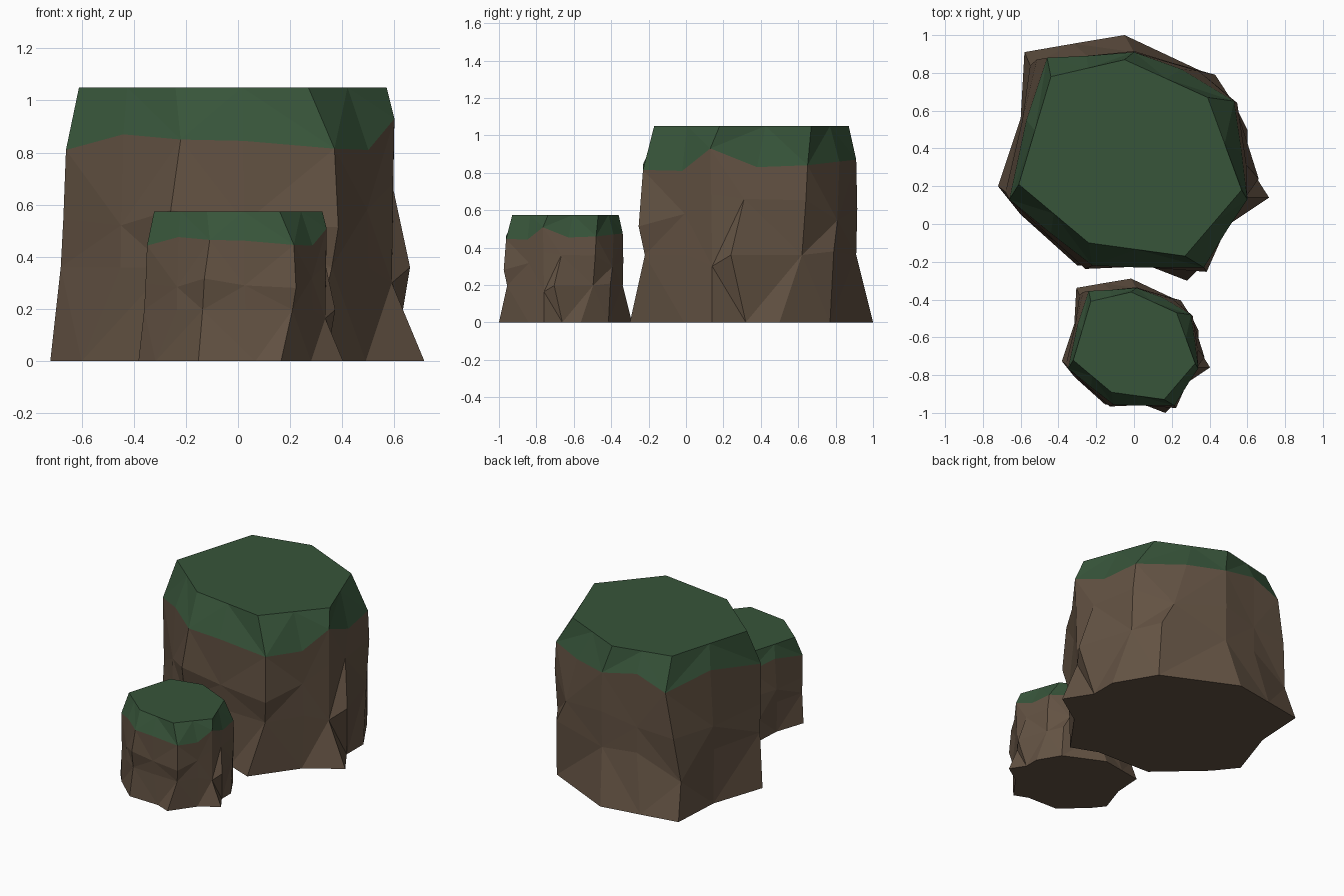
import bpy, bmesh, random

if "Cube" in bpy.data.objects:
    bpy.data.objects.remove(bpy.data.objects["Cube"])

random.seed(4)


def material(name, color):
    m = bpy.data.materials.new(name)
    m.diffuse_color = (*color, 1)
    m.use_nodes = True
    m.node_tree.nodes["Principled BSDF"].inputs["Base Color"].default_value = m.diffuse_color
    return m


# Outlines, counter-clockwise from the left corner: ground, ledge, grass edge, plateau
BASE = [(-.72, .20), (-.60, .05), (-.30, -.22), (.10, -.23), (.28, -.30), (.49, -.01), (.715, .14),
        (.60, .32), (.60, .50), (.44, .77), (-.05, 1.0), (-.32, .955), (-.58, .91), (-.60, .56)]
LEDGE = [(-.68, .17), (-.45, -.07), (-.27, -.19), (.03, -.21), (.36, -.22), (.50, 0), (.59, .14),
         (.66, .24), (.54, .62), (.43, .79), (0, .91), (-.25, .89), (-.55, .84), (-.59, .54)]
LEDGE_Z = [.36, .36, .36, .36, .36, .36, .30, .36, .36, .38, .36, .38, .24, .36]
RIM = [(-.66, .13, .81), (-.44, -.05, .87), (-.22, -.22, .85), (.02, -.23, .845), (.37, -.23, .815),
       (.50, -.02, .81), (.60, .13, .93), (.57, .38, .83), (.53, .65, .84), (.25, .82, .86),
       (0, .91, .87), (-.25, .89, .92), (-.46, .88, .84), (-.57, .55, .90)]
TOP = [(-.61, .21), (-.24, -.10), (.27, -.17), (.57, .18), (.39, .67), (-.05, .87), (-.44, .78)]
# Swell or cleft of each column halfway up the cliff, and its height
SWELL = [1.0, 1.01, 1.06, 1.01, 1.05, .99, 1.0, .97, 1.02, 1.01, 1.01, 1.0, 1.02, 1.02]
CENTRE = (-.03, .34)


def bulged(low, high):
    """Irregular ring between the ledge and the grass edge."""
    ring = []
    for (x, y), (u, v, w), s in zip(low, high, SWELL):
        ring.append((CENTRE[0] + ((x + u) / 2 - CENTRE[0]) * s,
                     CENTRE[1] + ((y + v) / 2 - CENTRE[1]) * s,
                     .60 + random.uniform(-.10, .10)))
    return ring


# Plateau ring: seven corners with edge midpoints between them
plateau = []
for i, (x, y) in enumerate(TOP):
    u, v = TOP[(i + 1) % len(TOP)]
    plateau += [(x, y, 1.05), ((x + u) / 2, (y + v) / 2, 1.05)]

rings = [[(x, y, 0) for x, y in BASE],
         [(x, y, z) for (x, y), z in zip(LEDGE, LEDGE_Z)],
         bulged(LEDGE, RIM), RIM, plateau]

# Faceted rock: stone sides and base, grass cap
bm = bmesh.new()
loops = [[bm.verts.new(p) for p in ring] for ring in rings]
n = len(BASE)
for level in range(len(loops) - 1):
    a, b = loops[level], loops[level + 1]
    for i in range(n):
        j = (i + 1) % n
        if (i + level) % 2:
            tris = [(a[i], a[j], b[j]), (a[i], b[j], b[i])]
        else:
            tris = [(a[i], a[j], b[i]), (a[j], b[j], b[i])]
        for t in tris:
            bm.faces.new(t).material_index = 1 if level == 3 else 0
bm.faces.new(loops[0][::-1])
bm.faces.new(loops[-1]).material_index = 1
bmesh.ops.recalc_face_normals(bm, faces=bm.faces)

mesh = bpy.data.meshes.new("grassy_rock")
bm.to_mesh(mesh)
bm.free()
mesh.materials.append(material("stone", (.125, .085, .056)))
mesh.materials.append(material("grass", (.038, .089, .042)))

# Large rock behind, scaled copy in front
for name, loc, scale in [("large_rock", (0, 0, 0), 1), ("small_rock", (.012, -.836, 0), .547)]:
    ob = bpy.data.objects.new(name, mesh)
    ob.location = loc
    ob.scale = (scale,) * 3
    bpy.context.collection.objects.link(ob)
